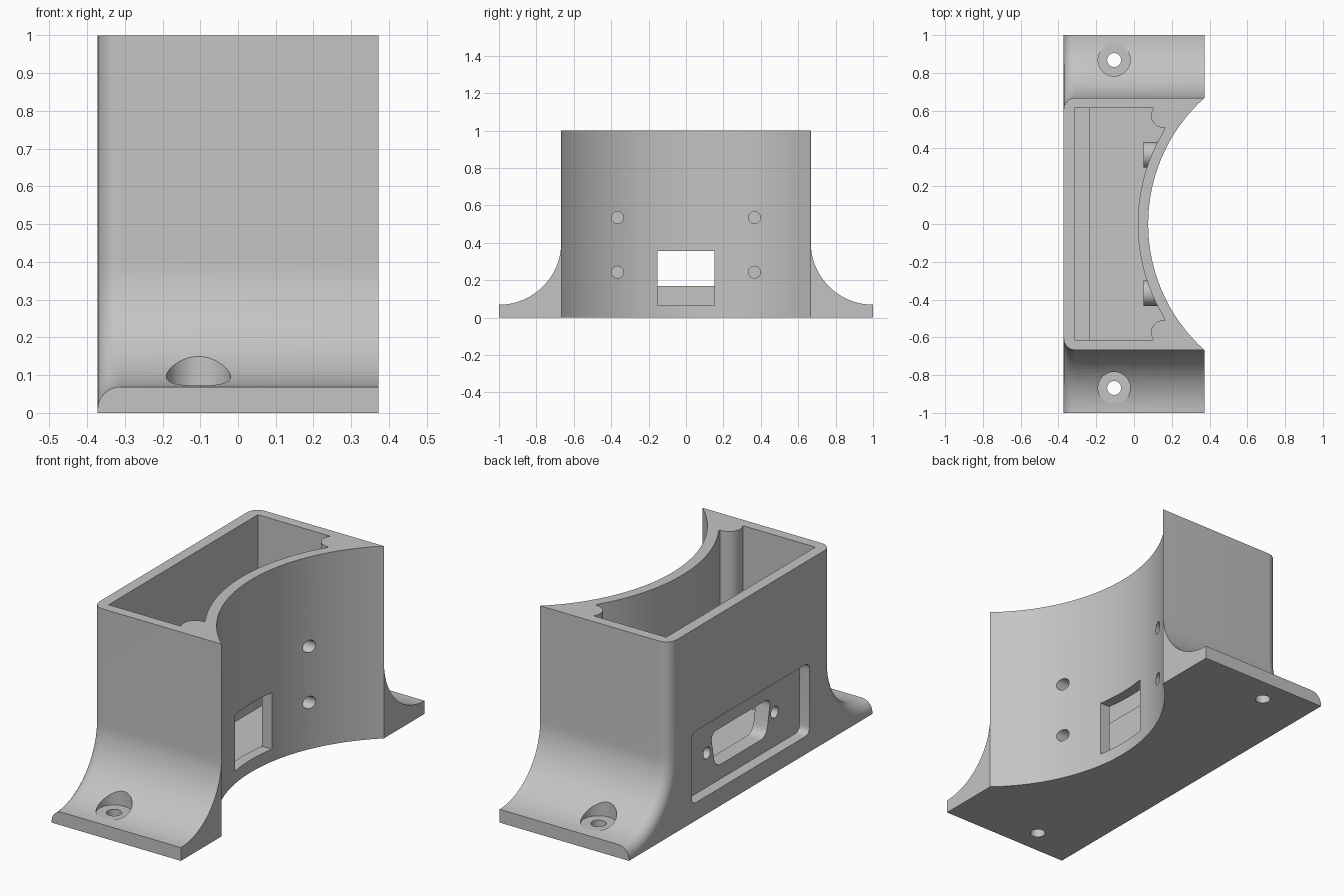
import bpy
import bmesh
from math import sin, cos, pi, sqrt, atan2
from mathutils import Vector

cube = bpy.data.objects.get("Cube")
if cube:
    bpy.data.objects.remove(cube, do_unlink=True)

grey = bpy.data.materials.new("plain grey")
grey.use_nodes = True
tone = (0.55, 0.55, 0.55, 1)
grey.diffuse_color = tone
grey.node_tree.nodes["Principled BSDF"].inputs["Base Color"].default_value = tone


def loft(name, rings):
    """Solid through matching rings of points, capped at both ends."""
    bm = bmesh.new()
    loops = [[bm.verts.new(p) for p in ring] for ring in rings]
    n = len(loops[0])
    for a, b in zip(loops, loops[1:]):
        for i in range(n):
            j = (i + 1) % n
            bm.faces.new((a[i], a[j], b[j], b[i]))
    bm.faces.new(loops[0][::-1])
    bm.faces.new(loops[-1])
    bmesh.ops.recalc_face_normals(bm, faces=bm.faces)
    mesh = bpy.data.meshes.new(name)
    bm.to_mesh(mesh)
    bm.free()
    mesh.materials.append(grey)
    obj = bpy.data.objects.new(name, mesh)
    bpy.context.collection.objects.link(obj)
    return obj


def prism(name, outline, axis, lo, hi):
    place = {"x": lambda u, v, w: (w, u, v), "z": lambda u, v, w: (u, v, w)}[axis]
    return loft(name, [[place(u, v, w) for u, v in outline] for w in (lo, hi)])


def arc(cx, cy, r, start, end, n):
    return [(cx + r * cos(start + (end - start) * i / n),
             cy + r * sin(start + (end - start) * i / n)) for i in range(n + 1)]


def circle(cx, cy, r, n=32):
    return arc(cx, cy, r, 0, 2 * pi, n)[:-1]


def rounded(corners, r, n=6):
    """Polygon with softened corners."""
    pts = [Vector(c) for c in corners]
    out = []
    for i, p in enumerate(pts):
        a = p + (pts[i - 1] - p).normalized() * r
        b = p + (pts[(i + 1) % len(pts)] - p).normalized() * r
        for k in range(n + 1):
            t = k / n
            out.append(tuple(a * (1 - t) ** 2 + p * 2 * t * (1 - t) + b * t * t))
    return out


def combine(tool, operation="DIFFERENCE"):
    mod = body.modifiers.new("shape", "BOOLEAN")
    mod.operation = operation
    mod.solver = "EXACT"
    mod.object = tool
    bpy.context.view_layer.objects.active = body
    bpy.ops.object.modifier_apply(modifier=mod.name)
    bpy.data.objects.remove(tool, do_unlink=True)


# Main dimensions
SIDE, BOX, WALL, ROUND = 0.372, 0.667, 0.055, 0.06
FLARE, FLARE_Z = 1 - BOX, 0.402
SADDLE_R = (BOX ** 2 + 0.297 ** 2) / (2 * 0.297)
SADDLE_X = 0.075 + SADDLE_R


def silhouette(x, inset):
    """Box with flared feet, shrunk by inset everywhere but the base, top and ends."""
    flare = arc(1, FLARE_Z, FLARE + inset, pi, 1.5 * pi, 28)
    half = [(BOX - inset, 1)] + flare + [(1, 0)]
    return [(x, y, z) for y, z in half] + [(x, -y, z) for y, z in reversed(half)]


# Body, with its outer edges rounded on the -x side
rings = []
for i in range(9):
    a = pi / 2 * i / 8
    rings.append(silhouette(-SIDE + ROUND * (1 - cos(a)), ROUND * (1 - sin(a))))
rings.append(silhouette(SIDE, 0))
body = loft("enclosure_body", rings)


# Cavity, with two round screw posts in its corners
def cavity(x_wall):
    px, py, pr = 0.155, 0.575, 0.065
    edge = 0.613
    inner = SADDLE_R + WALL
    first = pi - atan2(edge - py, sqrt(pr ** 2 - (edge - py) ** 2))
    post = arc(px, py, pr, first, 1.54 * pi, 14)
    end_y = post[-1][1]
    half = [(x_wall, edge)] + post
    ang = atan2(end_y, sqrt(inner ** 2 - end_y ** 2))
    curve = arc(SADDLE_X, 0, inner, pi - ang, pi + ang, 64)[1:-1]
    return half + curve + [(x, -y) for x, y in reversed(half)]


combine(prism("upper_cavity", cavity(-0.315), "z", 0.5, 1.2))
combine(prism("lower_cavity", cavity(-0.235), "z", 0.06, 0.53))

# Round bosses behind the curved wall
MOUNTS = [(y, z) for y in (-0.366, 0.366) for z in (0.243, 0.535)]
for y, z in MOUNTS:
    combine(prism("wall_boss", circle(y, z, 0.067), "x", 0.05, 0.25), "UNION")

# Curved saddle
combine(prism("saddle", circle(SADDLE_X, 0, SADDLE_R, 160), "z", -0.2, 1.2))

# Mounting holes and cable window in the saddle wall
for y, z in MOUNTS:
    combine(prism("wall_hole", circle(y, z, 0.032, 24), "x", -0.05, 0.5))
window = [(-0.152, 0.065), (0.152, 0.065), (0.152, 0.357), (-0.152, 0.357)]
combine(prism("cable_window", window, "x", -0.1, 0.5))

# Connector recess, opening and screw holes on the flat side
recess = [(-0.484, 0.093), (0.484, 0.093), (0.484, 0.466), (-0.484, 0.466)]
combine(prism("connector_recess", rounded(recess, 0.04), "x", -0.5, -0.315))
opening = [(-0.21, 0.168), (0.21, 0.168), (0.247, 0.358), (-0.247, 0.358)]
combine(prism("connector_opening", rounded(opening, 0.05), "x", -0.5, -0.1))
for y in (-0.278, 0.278):
    combine(prism("connector_hole", circle(y, 0.27, 0.03, 24), "x", -0.5, -0.1))

# Counterbored screw holes in the feet
for y in (-0.868, 0.868):
    combine(prism("foot_hole", circle(-0.105, y, 0.037), "z", -0.2, 0.3))
    combine(prism("foot_counterbore", circle(-0.105, y, 0.085, 48), "z", 0.073, 0.6))

bpy.ops.object.select_all(action="DESELECT")
body.select_set(True)
bpy.context.view_layer.objects.active = body
bpy.ops.object.shade_smooth_by_angle(angle=0.5)
